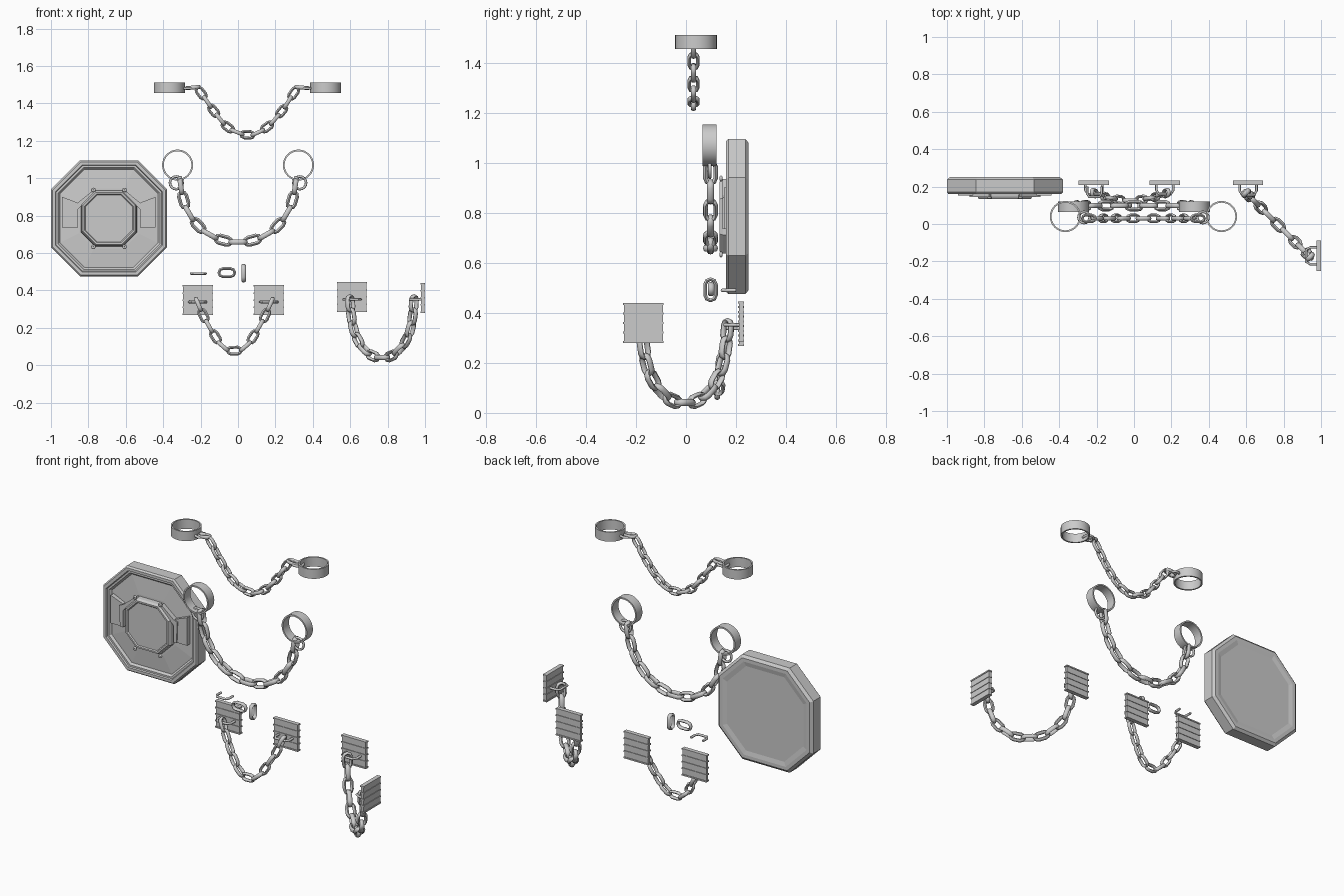
import bpy, bmesh, math
from mathutils import Vector as V

if "Cube" in bpy.data.objects:
    bpy.data.objects.remove(bpy.data.objects["Cube"])

def finish(bm, name, smooth=False):
    bmesh.ops.recalc_face_normals(bm, faces=bm.faces[:])
    me = bpy.data.meshes.new(name)
    bm.to_mesh(me)
    bm.free()
    ob = bpy.data.objects.new(name, me)
    bpy.context.collection.objects.link(ob)
    if smooth:
        bpy.context.view_layer.objects.active = ob
        ob.select_set(True)
        bpy.ops.object.shade_smooth_by_angle(angle=math.radians(50))
        ob.select_set(False)
    return ob

def sweep(bm, path, n, a, b, closed=True, sides=8):
    """Oval bar along a planar path; a = half size in plane, b = along normal n."""
    rings, k = [], len(path)
    for i, p in enumerate(path):
        q0 = path[i-1] if closed or i else p
        q1 = path[(i+1) % k] if closed or i < k-1 else p
        side = (q1 - q0).normalized().cross(n)
        rings.append([bm.verts.new(p + side*a*math.cos(t) + n*b*math.sin(t))
                      for t in (2*math.pi*j/sides for j in range(sides))])
    for i in range(k if closed else k-1):
        r, s = rings[i], rings[(i+1) % k]
        for j in range(sides):
            bm.faces.new((r[j], r[(j+1) % sides], s[(j+1) % sides], s[j]))
    if not closed:
        bm.faces.new(rings[0])
        bm.faces.new(rings[-1])

def add_link(bm, c, t, n, length, width, a, b):
    """Faceted stadium link, long axis t, flat-side normal n."""
    s, r = n.cross(t), width/2 - a
    h = length/2 - a - r
    path = []
    for sign, start in ((1, -90), (-1, 90)):
        for k in range(5):
            w = math.radians(start + 45*k)
            path.append(c + t*(sign*h + r*math.cos(w)) + s*r*math.sin(w))
    sweep(bm, path, n, a, b)

def chain(name, pts, count, n, length, width, a, b, flip=0):
    pts = [V(p) for p in pts]
    pts = [2*pts[0]-pts[1]] + pts + [2*pts[-1]-pts[-2]]
    fine = []
    for i in range(1, len(pts)-2):
        p0, p1, p2, p3 = pts[i-1:i+3]
        for k in range(30):
            u = k/30
            fine.append(.5*(2*p1 + (p2-p0)*u + (2*p0-5*p1+4*p2-p3)*u*u + (3*p1-p0-3*p2+p3)*u**3))
    fine.append(pts[-2])
    dist = [0]
    for p, q in zip(fine, fine[1:]):
        dist.append(dist[-1] + (q-p).length)
    bm, j = bmesh.new(), 0
    for i in range(count):
        d = dist[-1]*(i+.5)/count
        while dist[j+1] < d:
            j += 1
        t = (fine[j+1]-fine[j]).normalized()
        c = fine[j].lerp(fine[j+1], (d-dist[j])/(dist[j+1]-dist[j]))
        m = V(n) - t*t.dot(V(n))
        m.normalize()
        add_link(bm, c, t, m if (i+flip) % 2 else t.cross(m), length, width, a, b)
    finish(bm, name, True)

def ring(name, c, n, radius, r):
    bm, n = bmesh.new(), V(n)
    u = n.orthogonal().normalized()
    w = n.cross(u)
    sweep(bm, [V(c) + radius*(u*math.cos(i*math.pi/8) + w*math.sin(i*math.pi/8)) for i in range(16)], n, r, r)
    finish(bm, name, True)

def cuff(name, c, n, radius, height, thick=.009):
    bm, n = bmesh.new(), V(n)
    u = n.orthogonal().normalized()
    w = n.cross(u)
    loops = []
    for r, h in ((radius, -1), (radius, 1), (radius-thick, 1), (radius-thick, -1)):
        loops.append([bm.verts.new(V(c) + n*h*height/2 + r*(u*math.cos(i*math.pi/16) + w*math.sin(i*math.pi/16)))
                      for i in range(32)])
    for k in range(4):
        p, q = loops[k], loops[(k+1) % 4]
        for i in range(32):
            bm.faces.new((p[i], p[(i+1) % 32], q[(i+1) % 32], q[i]))
    finish(bm, name, True)

def staple(name, c, along, out, half=.045, depth=.06):
    bm, c, x, y = bmesh.new(), V(c), V(along), V(out)
    prof = [(-1, 0), (-1, .65), (-.72, 1), (.72, 1), (1, .65), (1, 0)]
    sweep(bm, [c + x*half*p + y*depth*q for p, q in prof], x.cross(y), .007, .007, False)
    finish(bm, name, True)

def plate(name, c, across):
    """Square wall plate with thin horizontal ribs."""
    bm = bmesh.new()
    def box(z, w, d, h):
        size = (w, d, h) if across == 'x' else (d, w, h)
        for v in bmesh.ops.create_cube(bm, size=1)['verts']:
            v.co = V(c) + V((v.co[i]*size[i] for i in range(3))) + V((0, 0, z))
    box(0, .156, .018, .16)
    for z in (-.076, -.038, 0, .038, .076):
        box(z, .162, .025, .008)
    finish(bm, name)

# octagonal panel
CX, CZ = -.69, .785
def octagon(name, prof):
    bm, loops = bmesh.new(), []
    for h, y in prof:
        k = h*.5
        loops.append([bm.verts.new((CX+x, y, CZ+z)) for x, z in
                      ((h, -k), (h, k), (k, h), (-k, h), (-h, k), (-h, -k), (-k, -h), (k, -h))])
    for p, q in zip(loops, loops[1:]):
        for i in range(8):
            bm.faces.new((p[i], p[(i+1) % 8], q[(i+1) % 8], q[i]))
    bm.faces.new(loops[0])
    bm.faces.new(loops[-1])
    finish(bm, name)

octagon('panel_body', [(.25, .245), (.275, .25), (.295, .25), (.31, .237), (.31, .17), (.302, .16),
                       (.286, .16), (.282, .168), (.272, .168), (.262, .18), (.16, .172)])
octagon('panel_boss', [(.15, .18), (.147, .147), (.139, .133), (.13, .133), (.125, .139)])

# side lugs and studs on the panel
def slab(name, poly, y0, y1):
    bm = bmesh.new()
    f = bm.faces.new([bm.verts.new((CX+x, y1, CZ+z)) for x, z in poly])
    ext = bmesh.ops.extrude_face_region(bm, geom=[f])['geom']
    for v in ext:
        if isinstance(v, bmesh.types.BMVert):
            v.co.y = y0
    finish(bm, name)
for s, side in ((-1, 'left'), (1, 'right')):
    slab('lug_' + side, [(s*x, z) for x, z in
         ((.25, .115), (.17, .085), (.188, .055), (.185, -.05), (.25, -.05))], .152, .185)
    slab('lug_arm_' + side, [(s*x, z) for x, z in
         ((.19, .075), (.165, .085), (.085, .15), (.075, .14), (.165, .05), (.165, -.05), (.185, -.05))], .145, .185)
    for z in (-.152, .152):
        ring('stud', (CX + s*.083, .14, CZ + z), (0, 1, 0), .006, .006)

# hand shackles at the top
chain('upper_chain', [(-.27, .03, 1.48), (-.215, .03, 1.475), (-.13, .03, 1.36), (-.05, .03, 1.27), (.055, .03, 1.232),
      (.15, .03, 1.27), (.235, .03, 1.36), (.315, .03, 1.475), (.37, .03, 1.48)], 15, (0, 1, 0), .085, .05, .0075, .0105)
for x, s in ((-.367, 1), (.468, -1)):
    cuff('upper_cuff', (x, .04, 1.483), (0, 0, 1), .083, .056)
    ring('upper_cuff_ring', (x + s*.1, .035, 1.48), (0, 0, 1), .03, .007)

# leg shackles in the middle
half = [(.312, 1.0), (.295, .9), (.26, .81), (.19, .725), (.1, .675)]
chain('middle_chain', [(-x, .098, z) for x, z in half] + [(0, .098, .658)] + [(x, .098, z) for x, z in half[::-1]],
      13, (0, 1, 0), .105, .06, .0095, .0135)
for s in (-1, 1):
    cuff('middle_cuff', (s*.323, .093, 1.07), (0, 1, 0), .083, .056)
    ring('middle_cuff_ring', (s*.33, .095, .975), (0, 1, 0), .034, .007)

# loose parts
staple('loose_staple', (-.212, .2, .49), (1, 0, 0), (0, -1, 0), .039, .055)
for name, c, t, n in (('loose_link_flat', (-.06, .1, .495), (1, 0, 0), (0, 1, 0)),
                      ('loose_link_upright', (.03, .098, .492), (0, 0, 1), (1, 0, 0))):
    bm = bmesh.new()
    add_link(bm, V(c), V(t), V(n), .1, .058, .0075, .012)
    finish(bm, name, True)

# chain on a flat wall
half = [(.205, .17, .355), (.165, .155, .265), (.115, .14, .175), (.06, .13, .1)]
chain('wall_chain', [(-x-.02, y, z) for x, y, z in half] + [(-.02, .125, .078)] +
      [(x-.02, y, z) for x, y, z in half[::-1]], 11, (0, 1, 0), .088, .052, .008, .011)
for x in (-.215, .165):
    plate('wall_plate', (x, .22, .348), 'x')
    staple('wall_staple', (x, .22, .338), (1, 0, 0), (0, -1, 0), .045, .06)

# chain across a wall corner
half = [(-1, .365), (-.95, .26), (-.83, .165), (-.55, .085), (-.22, .046)]
half += [(-u, z) for u, z in half[::-1]]
chain('corner_chain', [(.77 + u*.172, -.005 - u*.172, z) for u, z in half], 13,
      (.7071, .7071, 0), .1, .06, .0095, .0135)
plate('corner_plate_back', (.61, .22, .365), 'x')
plate('corner_plate_side', (.9875, -.17, .36), 'y')
staple('corner_staple_back', (.61, .22, .352), (1, 0, 0), (0, -1, 0), .045, .065)
staple('corner_staple_side', (.985, -.17, .352), (0, 1, 0), (-1, 0, 0), .045, .065)
